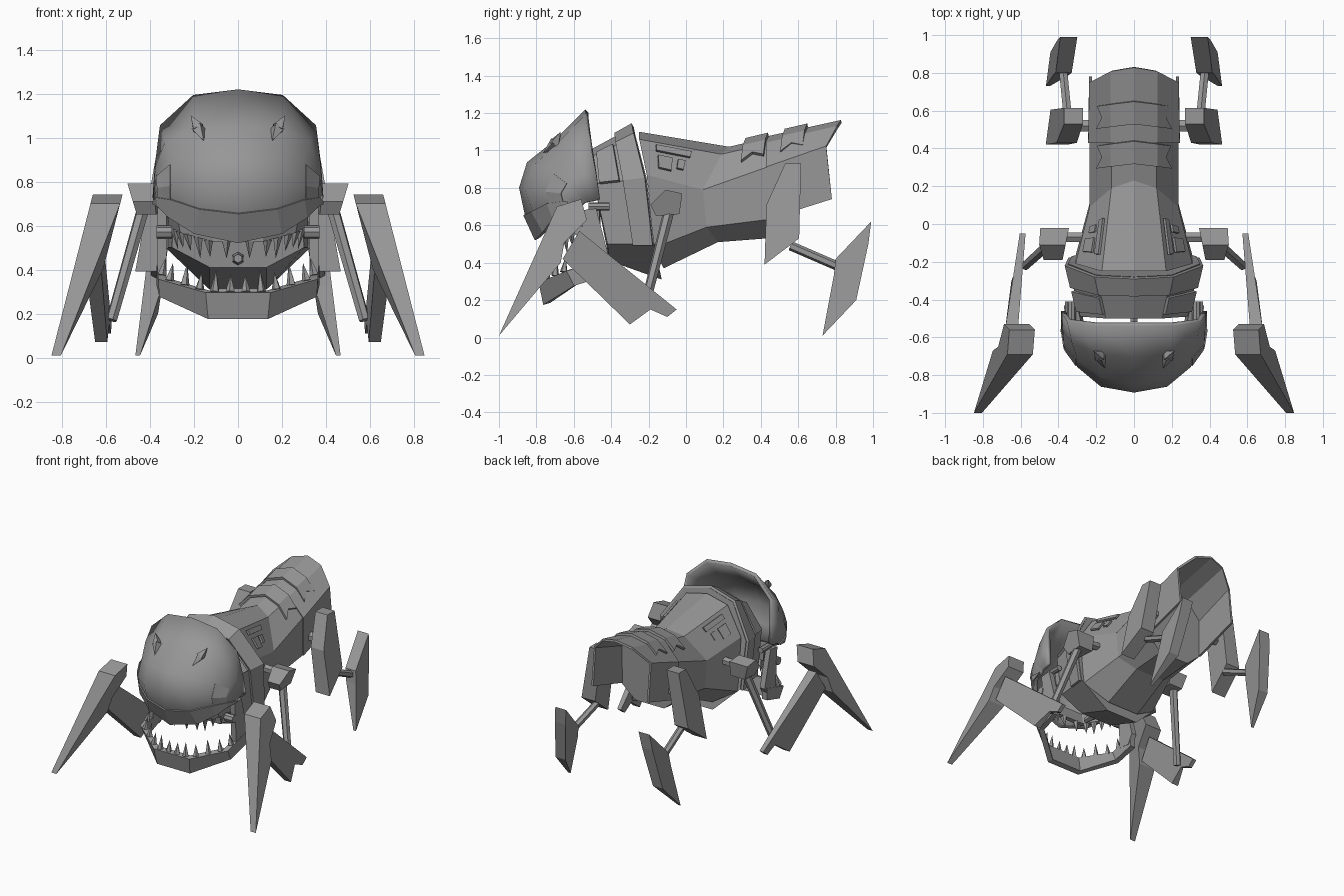
import bpy, bmesh
from mathutils import Vector, Matrix

if "Cube" in bpy.data.objects:
    bpy.data.objects.remove(bpy.data.objects["Cube"])

# Dark grey metal shared by every part
METAL = bpy.data.materials.new("dark_grey_metal")
METAL.diffuse_color = (.31, .31, .31, 1)
METAL.use_nodes = True
METAL.node_tree.nodes["Principled BSDF"].inputs["Base Color"].default_value = METAL.diffuse_color

def finish(name, bm, thick=0, mirror=False, smooth=False, offset=0):
    bmesh.ops.recalc_face_normals(bm, faces=bm.faces)
    me = bpy.data.meshes.new(name)
    bm.to_mesh(me)
    bm.free()
    me.materials.append(METAL)
    ob = bpy.data.objects.new(name, me)
    bpy.context.collection.objects.link(ob)
    if mirror:
        ob.modifiers.new("Mirror", 'MIRROR').use_mirror_merge = False
    if thick:
        m = ob.modifiers.new("Solid", 'SOLIDIFY')
        m.thickness, m.offset = thick, offset
    if smooth:
        bpy.ops.object.select_all(action='DESELECT')
        ob.select_set(True)
        bpy.context.view_layer.objects.active = ob
        bpy.ops.object.shade_smooth_by_angle(angle=0.6)
    return ob

def full(half):
    """Half row from the centre outwards -> symmetric row."""
    left = [(-x, y, z) for x, y, z in half if x > 1e-6]
    return left[::-1] + list(half)

def loft(name, rows, thick=0, closed=False, caps=False, sym=True, **kw):
    bm = bmesh.new()
    vs = [[bm.verts.new(p) for p in (full(r) if sym else r)] for r in rows]
    n = len(vs[0])
    for a, b in zip(vs, vs[1:]):
        for i in range(n if closed else n - 1):
            j = (i + 1) % n
            bm.faces.new((a[i], a[j], b[j], b[i]))
    if caps:
        bm.faces.new(vs[0])
        bm.faces.new(vs[-1])
    return finish(name, bm, thick, **kw)

def plate(name, profile, fx):
    """Side profile (y, z) given thickness in x; fx(y, z) -> inner and outer x."""
    bm = bmesh.new()
    a = [bm.verts.new((fx(y, z)[0], y, z)) for y, z in profile]
    b = [bm.verts.new((fx(y, z)[1], y, z)) for y, z in profile]
    bm.faces.new(a)
    bm.faces.new(b)
    for i in range(len(a)):
        j = (i + 1) % len(a)
        bm.faces.new((a[i], a[j], b[j], b[i]))
    return finish(name, bm, mirror=True)

def cones(name, items, sides=5, mirror=True):
    """Items are (start, end, start radius, end radius)."""
    bm = bmesh.new()
    for p, q, r1, r2 in items:
        p, q = Vector(p), Vector(q)
        d = q - p
        mat = Matrix.Translation((p + q) / 2) @ d.to_track_quat('Z', 'Y').to_matrix().to_4x4()
        bmesh.ops.create_cone(bm, cap_ends=True, segments=sides, radius1=r1,
                              radius2=r2, depth=d.length, matrix=mat)
    return finish(name, bm, mirror=mirror)

def lerp(a, b, t):
    return tuple(Vector(a).lerp(Vector(b), t))

# Head shell: rows from the back crest down to the upper lip, centre outwards
head = [
    [(0, -.53, 1.21), (.2, -.53, 1.185), (.345, -.51, 1.05), (.365, -.48, .88), (.375, -.46, .74)],
    [(0, -.70, 1.04), (.19, -.68, 1.03), (.32, -.62, .98), (.365, -.56, .86), (.375, -.49, .73)],
    [(0, -.84, .93), (.17, -.80, .92), (.29, -.71, .88), (.36, -.63, .82), (.375, -.52, .725)],
    [(0, -.88, .80), (.17, -.85, .79), (.29, -.75, .78), (.355, -.66, .77), (.375, -.54, .72)],
    [(0, -.85, .66), (.17, -.81, .68), (.29, -.73, .72), (.355, -.65, .73), (.37, -.55, .71)],
    [(0, -.79, .53), (.19, -.75, .57), (.30, -.70, .64), (.35, -.64, .69), (.37, -.56, .70)],
]
loft("head_shell", head, .025, smooth=True)

# Raised lip band and cheek plates
def puff(p, k=1.02):
    c = Vector((0, -.42, .75))
    return tuple(c + (Vector(p) - c) * k)
loft("upper_lip", [[puff(p) for p in head[4]], [puff(p) for p in head[5]]], .025)
cheek = [[puff(lerp(head[r][2], head[r][3], t), 1.015) for t in (.1, .6, 1)] for r in (2, 3, 4)]
loft("cheek_plate", cheek, .02, sym=False, mirror=True)

# Eyes
cones("eyes", [((.18, -.70, 1.04), (.215, -.67, 1.10), .034, 0),
               ((.18, -.70, 1.04), (.155, -.765, .985), .034, 0)], 4)

# Jaw hinge tabs, arms and curved lower jaw
cones("jaw_hinge", [((.33, -.52, .70), (.33, -.41, .70), .022, .022),
                    ((.30, -.57, .57), (.37, -.57, .57), .03, .03)], 8)
plate("jaw_arm", [(-.56, .68), (-.48, .69), (-.41, .42), (-.45, .35), (-.54, .36)],
      lambda y, z: (.325, .365))
jaw_top = [(.14, -.77, .30), (.345, -.63, .36), (.35, -.43, .42)]
jaw_low = [(.13, -.745, .18), (.34, -.59, .28), (.35, -.43, .33)]
loft("lower_jaw", [jaw_top, jaw_low], .04)

# Upper gum inside the mouth
gum_top = [(.11, -.70, .61), (.27, -.62, .66), (.31, -.46, .69)]
gum_low = [(.11, -.69, .53), (.25, -.60, .57), (.30, -.46, .60)]
loft("upper_gum", [gum_top, gum_low], .03)
cones("tongue", [((0, -.42, .45), (0, -.52, .45), .03, .02)], 6, mirror=False)

# Teeth along jaw and gum
def tooth_row(path, dz, count, r):
    pts = [Vector((0, path[0][1], path[0][2]))] + [Vector(p) for p in path]
    out = []
    for a, b, n in zip(pts, pts[1:], count):
        for i in range(n):
            p = a.lerp(b, (i + .5) / n)
            out.append((p, p + Vector((-p.x * .05, .01, dz * (1 + .25 * (i % 2)))), r, 0))
    return out
cones("lower_teeth", tooth_row(jaw_top, .08, (2, 3, 2), .022))
cones("upper_teeth", tooth_row(gum_low, -.08, (1, 3, 2), .022))

# Collar behind the head, with a raised outer band
c_front = [(0, -.50, 1.01), (.15, -.50, .97), (.285, -.49, .82), (.30, -.42, .50), (.13, -.41, .41)]
c_back = [(0, -.28, 1.13), (.20, -.27, 1.08), (.35, -.21, .85), (.33, -.17, .50), (.13, -.13, .31)]
loft("collar", [c_front, c_back], closed=True, caps=True)
def band(t):
    return [(x * 1.03, y, .75 + (z - .75) * 1.03)
            for x, y, z in (lerp(a, b, t) for a, b in zip(c_front[:4], c_back[:4]))]
loft("collar_band", [band(.55), band(.97)], .018)
loft("collar_side_plate", [band(.1)[1:3], band(.48)[1:3]], .018, sym=False, mirror=True)

# Torso, waist and hollow tail
chest = [(0, -.25, 1.10), (.17, -.25, 1.06), (.31, -.21, .87), (.31, -.17, .48), (.13, -.12, .37)]
waist = [(0, .23, 1.02), (.12, .19, .98), (.235, .09, .79), (.235, .11, .59), (.12, .17, .51)]
rump = [(0, .43, 1.067), (.12, .43, 1.035), (.235, .43, .91), (.235, .43, .63), (.12, .43, .53)]
tail = [(0, .83, 1.155), (.12, .81, 1.125), (.23, .75, 1.02), (.23, .78, .74)]
loft("torso", [chest, waist, rump], closed=True, caps=True)
loft("tail_shell", [rump[:4], tail], .016)

# Two bent armour plates over the back, with notched sides
def roof(x, y, lift=.017):
    drop = .27 * x if x <= .12 else .032 + (x - .12) * 1.05
    return (x, y, 1.02 + (y - .23) * .235 - drop + lift)
for i, y in enumerate((.30, .51)):
    edges = [(0, .195), (.06, .165), (.12, .19)]
    rows = [[roof(0, y + d + .02), roof(.12, y + d + .005), roof(w, y + d - .005)] for d, w in edges]
    loft("back_plate_%d" % (i + 1), rows, .018)

# Small vent panels on the shoulders
def vent(name, u0, u1, v0, v1):
    def at(u, v):
        p = Vector(lerp(lerp(chest[1], waist[1], u), lerp(chest[2], waist[2], u), v))
        return tuple(p + Vector((.008, 0, .008)))
    loft(name, [[at(u0, v0), at(u1, v0)], [at(u0, v1), at(u1, v1)]], .014, sym=False, mirror=True)
vent("shoulder_vent_a", .2, .65, .12, .28)
vent("shoulder_vent_b", .22, .42, .4, .75)
vent("shoulder_vent_c", .5, .6, .4, .65)

# Front legs: hip, strut, thigh plate and blade
cones("front_hip_axle", [((.25, -.07, .74), (.42, -.07, .73), .03, .03)], 6)
plate("front_hip_block", [(-.19, .71), (-.11, .79), (-.02, .77), (-.035, .66), (-.16, .65)],
      lambda y, z: (.36 - (y + .1) * .2, .49 - (.75 - z) * .3))
cones("front_strut", [((.43, -.09, .68), (.575, -.22, .17), .03, .026)], 6)
plate("front_thigh", [(-.66, .42), (-.57, .57), (-.05, .15), (-.10, .11), (-.19, .15), (-.30, .07)],
      lambda y, z: (.57 - y * .08, .61 - y * .13 if y < -.2 else .605))
def blade_x(y, z):
    inner = .525 + (.74 - z) * .26 if z > .35 else .81 - z * .5
    return inner, .66 + .19 * (1 - z / .74)
plate("front_blade", [(-1, .01), (-.69, .70), (-.56, .74), (-.53, .63), (-.65, .51), (-.67, .40)], blade_x)

# Rear legs: axle, thigh plate, strut and foot
cones("rear_hip_axle", [((.24, .52, .74), (.36, .52, .74), .035, .035)], 6)
plate("rear_thigh", [(.53, .93), (.615, .93), (.605, .53), (.42, .39), (.43, .71)],
      lambda y, z: (.27 + (.93 - z) * .15, .37 + (.93 - z) * .18))
cones("rear_strut", [((.35, .56, .49), (.38, .86, .36), .025, .025)], 6)
plate("rear_foot", [(.99, .62), (.80, .42), (.79, .33), (.73, .01), (.91, .20), (.975, .50)],
      lambda y, z: (.30 + (.62 - z) * .15 if z > .15 else .445, .39 + (.62 - z) * .125))
